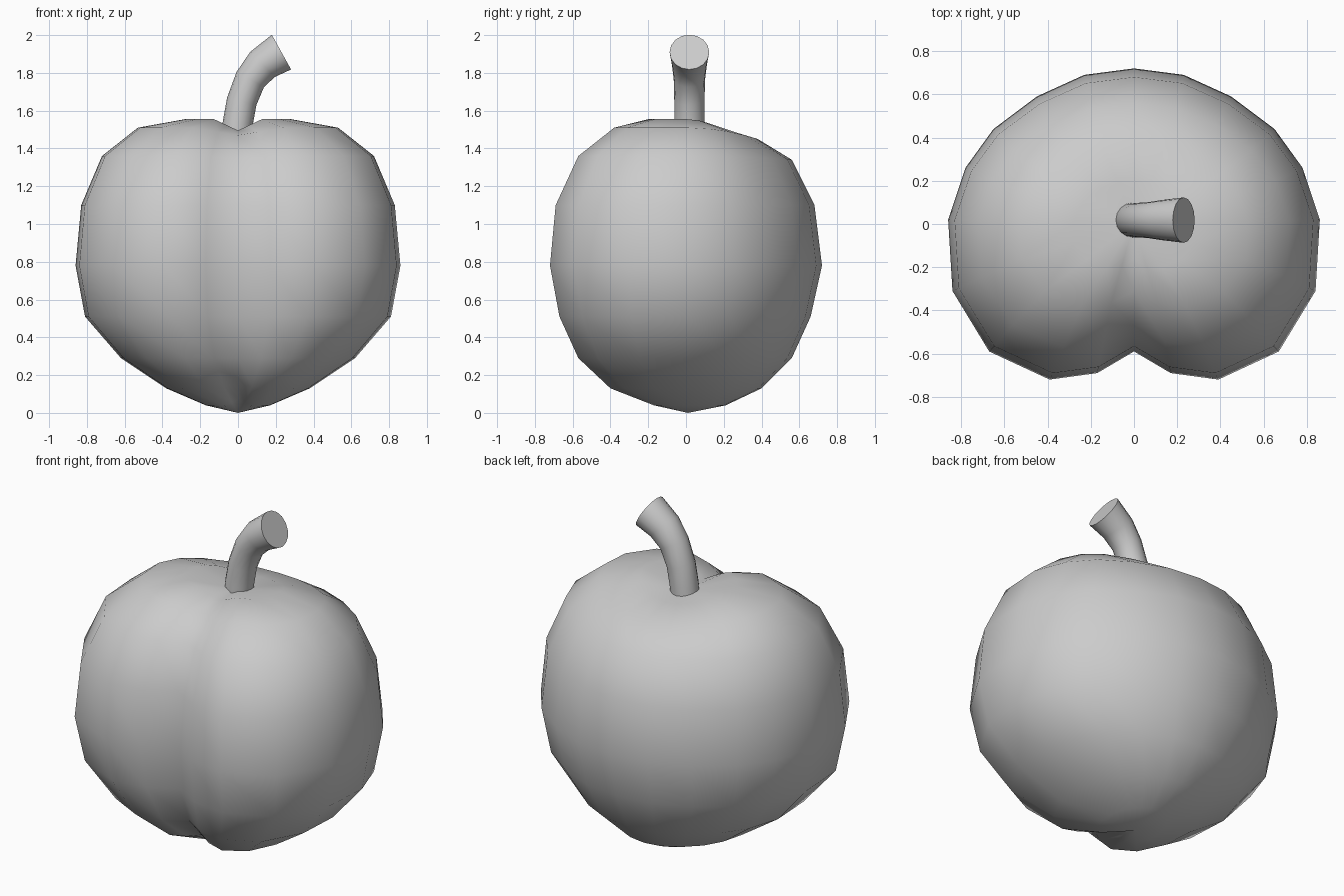
import bpy, bmesh
from math import sin, cos, pi
from mathutils import Vector

if "Cube" in bpy.data.objects:
    bpy.data.objects.remove(bpy.data.objects["Cube"])


def make_object(name, bm):
    bmesh.ops.recalc_face_normals(bm, faces=bm.faces)
    mesh = bpy.data.meshes.new(name)
    bm.to_mesh(mesh)
    bm.free()
    obj = bpy.data.objects.new(name, mesh)
    bpy.context.collection.objects.link(obj)
    return obj


def bridge(bm, a, b):
    n = len(a)
    for i in range(n):
        bm.faces.new((a[i], a[(i + 1) % n], b[(i + 1) % n], b[i]))


# Fruit: half outline seen from above, back to front groove
half = [(0, .72), (.23, .69), (.45, .59), (.65, .44), (.78, .26), (.86, .02),
        (.84, -.31), (.67, -.59), (.39, -.72), (.17, -.69), (0, -.59)]
outline = half + [(-x, y) for x, y in half[-2:0:-1]]

# Rings: height, half width, front depth, back depth, back drop, groove drop
rings = [(.04, .17, .17, .21, 0, -.03), (.13, .38, .40, .40, 0, -.02),
         (.29, .62, .57, .56, 0, 0), (.51, .81, .67, .66, 0, 0),
         (.78, .86, .72, .72, 0, 0), (1.10, .83, .69, .68, 0, 0),
         (1.36, .72, .57, .56, .02, .01), (1.51, .53, .38, .38, .06, .04),
         (1.555, .28, .20, .20, .06, .06)]

bm = bmesh.new()
loops = []
for z, w, front, back, back_drop, groove_drop in rings:
    loop = []
    for x, y in outline:
        depth = back if y > 0 else front
        drop = back_drop * max(0, y / .72) ** 2
        if y < 0:
            drop += groove_drop * max(0, 1 - abs(x) / .39)
        loop.append(bm.verts.new((x * w / .86, y * depth / .72, z - drop)))
    loops.append(loop)
for a, b in zip(loops, loops[1:]):
    bridge(bm, a, b)
for loop, pole in ((loops[0], (0, .01, 0)), (loops[-1], (0, .01, 1.495))):
    tip = bm.verts.new(pole)
    for i in range(len(loop)):
        bm.faces.new((loop[i], loop[(i + 1) % len(loop)], tip))
fruit = make_object("fruit", bm)
fruit.data.shade_smooth()

# Stem: rings along a bent path (x, z, tilt from vertical, radius)
path = [(-.01, 1.46, .05, .08), (0, 1.54, .12, .08), (.02, 1.65, .25, .08),
        (.065, 1.765, .5, .083), (.13, 1.845, .8, .093), (.23, 1.91, 1.065, .105)]
SIDES = 16
bm = bmesh.new()
loops = []
for x, z, tilt, r in path:
    across = Vector((cos(tilt), 0, -sin(tilt)))
    centre = Vector((x, .018, z))
    loops.append([bm.verts.new(centre + across * (r * cos(2 * pi * i / SIDES))
                               + Vector((0, r * sin(2 * pi * i / SIDES), 0)))
                  for i in range(SIDES)])
for a, b in zip(loops, loops[1:]):
    bridge(bm, a, b)
bm.faces.new(loops[0])
bm.faces.new(loops[-1])
stem = make_object("stem", bm)
bpy.context.view_layer.objects.active = stem
stem.select_set(True)
bpy.ops.object.shade_smooth_by_angle(angle=.9)
